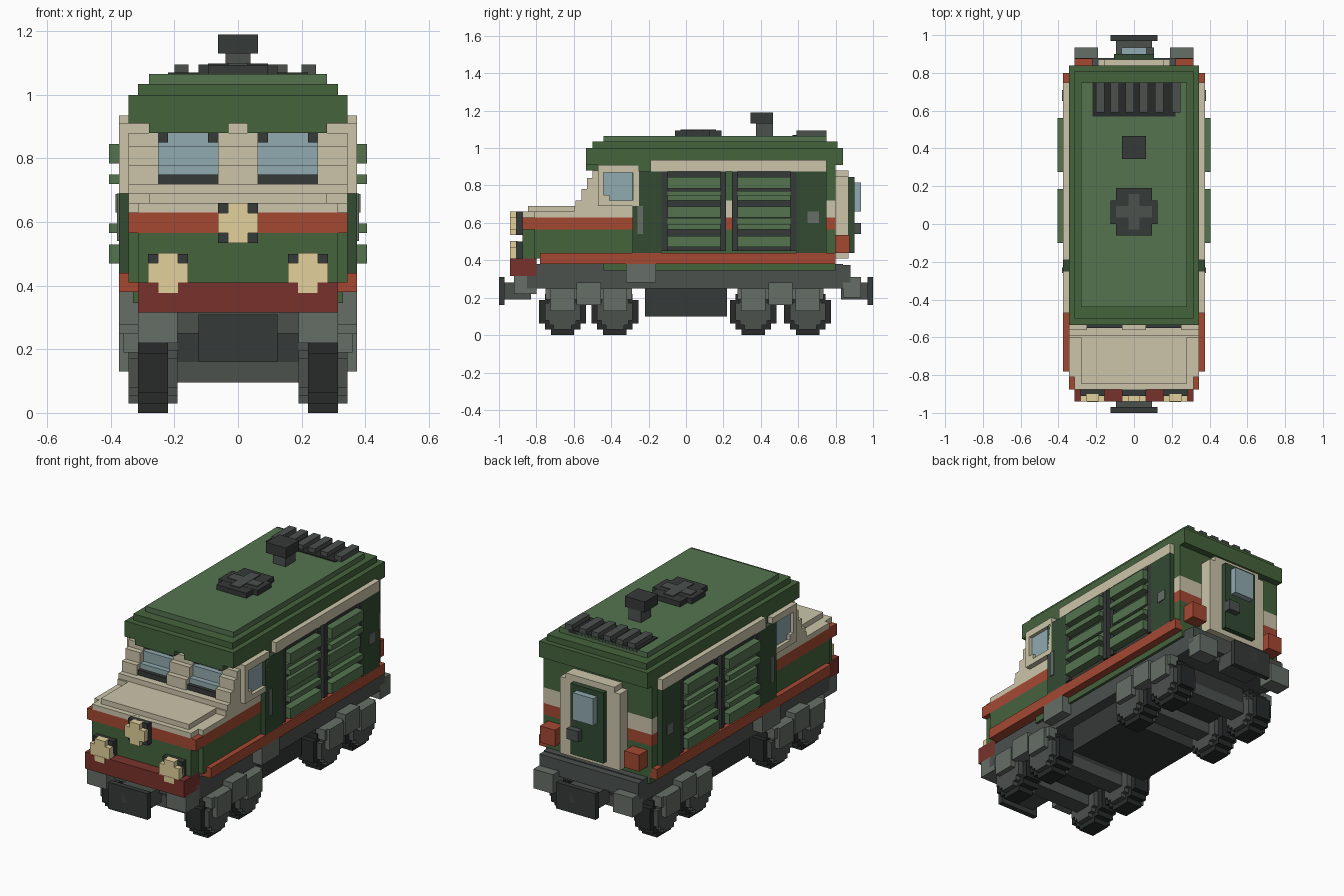
import bpy, bmesh

if "Cube" in bpy.data.objects:
    bpy.data.objects.remove(bpy.data.objects["Cube"])

def mat(name, hexcol):
    m = bpy.data.materials.new(name)
    c = [(int(hexcol[i:i + 2], 16) / 255) ** 2.2 for i in (0, 2, 4)]
    m.diffuse_color = (*c, 1)
    m.use_nodes = True
    m.node_tree.nodes["Principled BSDF"].inputs["Base Color"].default_value = m.diffuse_color
    return m

GREEN, LEAF = mat("green", "47633F"), mat("leaf_green", "557350")
DEEP = mat("deep_green", "354C36")
CREAM, RED = mat("cream", "CBC4A8"), mat("red", "A34A36")
MAROON, LAMP = mat("maroon", "783630"), mat("lamp", "E2D09A")
GLASS, DARK = mat("glass", "8FA9AE"), mat("dark", "383C3B")
GREY, PALE, BLACK = mat("grey", "4C524F"), mat("pale_grey", "666E67"), mat("black", "2B2F2E")

def part(name, m, boxes, mirror=False):
    """One object made of boxes (x0, x1, y0, y1, z0, z1), optionally mirrored in x."""
    bm = bmesh.new()
    if mirror:
        boxes = list(boxes) + [(-b[1], -b[0], *b[2:]) for b in boxes]
    for x0, x1, y0, y1, z0, z1 in boxes:
        vs = bmesh.ops.create_cube(bm, size=1)["verts"]
        for v in vs:
            v.co = (x0 if v.co.x < 0 else x1, y0 if v.co.y < 0 else y1, z0 if v.co.z < 0 else z1)
    me = bpy.data.meshes.new(name)
    bm.to_mesh(me)
    bm.free()
    me.materials.append(m)
    ob = bpy.data.objects.new(name, me)
    bpy.context.collection.objects.link(ob)
    return ob

def mid(w, y0, y1, z0, z1):
    return (-w, w, y0, y1, z0, z1)

def disc_x(x0, x1, cy, cz, r):
    """Stepped disc facing x."""
    return [(x0, x1, cy - a * r, cy + a * r, cz - b * r, cz + b * r)
            for a, b in ((1, .5), (.76, .76), (.5, 1))]

# Main body in colour bands
Y0, Y1 = -.28, .80
part("body_lower", GREEN, [mid(.345, -.81, Y1, .41, .565), mid(.315, -.875, -.81, .41, .565),
                           mid(.33, -.44, Y1, .345, .41)])
part("body_red_stripe", RED, [mid(.345, -.81, Y1, .565, .63), mid(.345, -.875, -.81, .565, .63)])
part("body_cream_stripe", CREAM, [mid(.345, Y0, Y1, .63, .72)])
part("body_upper", GREEN, [mid(.345, Y0, Y1, .72, .91)])
part("side_rail", RED, [(.31, .375, -.78, .80, .38, .44)], True)

# Hood and stepped cab
part("hood", CREAM, [mid(.345, -.81, Y0, .63, .66), mid(.315, -.875, -.81, .63, .66),
                     mid(.28, -.845, Y0, .66, .69), mid(.345, -.60, Y0, .66, .69)])
steps = [(.69, .72, -.59), (.72, .78, -.56), (.78, .84, -.53), (.84, .88, -.50), (.88, .91, -.47)]
frame, glass = [], []
for z0, z1, y in steps:
    if z0 in (.69, .88):
        frame.append(mid(.345, y, Y0, z0, z1))
    else:
        frame += [mid(.063, y, Y0, z0, z1), (.25, .345, y, Y0, z0, z1), (-.345, -.25, y, Y0, z0, z1)]
        glass.append((.063, .25, y + .03, Y0, z0, z1))
part("cab_frame", CREAM, frame)
part("windscreen", GLASS, glass, True)
part("windscreen_seal", DARK, [(.063, .25, -.55, -.50, .72, .75), (.063, .094, -.49, -.45, .85, .88),
                               (.22, .25, -.49, -.45, .85, .88)], True)
part("cab_side_frame", CREAM, [(.34, .375, -.47, -.44, .69, .91), (.34, .375, -.28, -.25, .69, .91),
                               (.34, .375, -.44, -.28, .87, .91), (.34, .375, -.44, -.28, .69, .72),
                               (.34, .375, -.44, -.41, .72, .75)], True)
part("cab_side_window", GLASS, [(.34, .355, -.44, -.28, .72, .87)], True)

# Roof
part("roof", GREEN, [mid(.345, -.535, .84, .91, 1.0), mid(.315, -.50, .81, 1.0, 1.035)])
part("roof_visor", GREEN, [(.03, .28, -.535, -.45, .88, .91)], True)
part("roof_top", LEAF, [mid(.28, -.44, .75, 1.035, 1.065)])
part("chimney", DARK, [mid(.063, .345, .465, 1.13, 1.19)])
part("chimney_stem", GREY, [mid(.04, .375, .465, 1.06, 1.13)])
part("roof_fan", DARK, [mid(.125, 0, .125, 1.06, 1.095), mid(.095, -.06, .19, 1.06, 1.094)])
part("roof_fan_blades", GREY, [mid(.03, -.03, .16, 1.08, 1.10), mid(.095, .035, .095, 1.08, 1.099)])
part("roof_vent_base", BLACK, [mid(.22, .57, .75, 1.05, 1.07)])
part("roof_vent_slats", GREY, [(x, x + .045, .59, .75, 1.06, 1.095)
                               for x in (-.20, -.125, -.045, .03, .11, .20)])

# Side pillars, trim and louvre panels
part("side_pillar", DEEP, [(.34, .375, -.285, -.13, .44, .875), (.34, .375, .59, .75, .44, .875)], True)
part("side_grab_bar", PALE, [(.37, .38, -.26, -.23, .54, .69)], True)
part("side_hatch", PALE, [(.37, .38, .65, .71, .60, .66)], True)
part("side_cream_trim", CREAM, [(.34, .375, -.19, .75, .875, .935)], True)
panels, slats = [], []
for y in (-.13, .245):
    panels += [(.34, .36, y, y + .345, .45, .875)]
    panels += [(.34, .375, a, a + .03, .45, .875) for a in (y, y + .315)]
    slats += [(.355, x, y + .03, y + .315, z, z + h) for z, h, x in
              ((.47, .06, .405), (.565, .03, .405), (.595, .03, .375),
               (.63, .058, .385), (.72, .03, .405), (.75, .02, .375), (.785, .06, .405))]
part("louvre_panel", DARK, panels, True)
part("louvre_slats", LEAF, slats, True)

# Rear door and tail lamps
part("door_frame", CREAM, [mid(.19, .80, .87, .41, .85), mid(.155, .80, .87, .85, .88)])
part("rear_door", DEEP, [mid(.105, .86, .90, .44, .845)])
part("rear_door_window", GLASS, [mid(.065, .89, .935, .66, .815)])
part("rear_door_handle", GREY, [(.03, .105, .89, .935, .54, .60)])
part("tail_lamps", RED, [(.22, .315, .79, .875, .44, .535)], True)

# Front bumper and headlamps
part("front_bumper", MAROON, [mid(.315, -.94, -.80, .315, .41)])
part("lamp_housing", DARK, [mid(.063, -.91, -.86, .535, .66), (.157, .283, -.91, -.86, .38, .50),
                            (-.283, -.157, -.91, -.86, .38, .50)])
part("headlamps", LAMP, [b for cx, cz in ((0, .597), (-.22, .44), (.22, .44))
                         for b in ((cx - .063, cx + .063, -.94, -.90, cz - .032, cz + .032),
                                   (cx - .032, cx + .032, -.94, -.90, cz - .063, cz + .063))])
part("headlamp_lower", LAMP, [(.188, .25, -.942, -.93, .377, .41)], True)

# Chassis, buffers and couplers
part("chassis", GREY, [mid(.315, -.85, .84, .25, .38), mid(.315, .80, .88, .28, .375)])
part("corner_steps", PALE, [(.19, .315, -.92, -.80, .22, .34), (.19, .315, .84, .935, .20, .31)], True)
part("fuel_cap", PALE, [(.30, .375, -.32, -.16, .28, .38)], True)
for end, s in (("front", -1), ("rear", 1)):
    def span(a, b):
        return sorted((s * a, s * b))
    part(end + "_coupler_plate", DARK, [mid(.125, *span(.97, 1.0), .16, .31)])
    part(end + "_coupler_shank", GREY, [mid(.095, *span(.83, .98), .19, .28)])
    part(end + "_coupler_pin", GREY, [mid(.032, *span(.98, 1.0), .22, .28)])
part("fuel_tank", DARK, [mid(.25, -.22, .22, .10, .26)])

# Bogies: wheels, hubs, axles and side frames
for end, axles in (("front", (-.66, -.38)), ("rear", (.36, .65))):
    part(end + "_wheels", BLACK, [b for y in axles for b in disc_x(.22, .315, y, .125, .125)], True)
    part(end + "_hubs", GREY, [b for y in axles for b in disc_x(.19, .345, y, .125, .095)], True)
    part(end + "_axles", GREY, [mid(.20, y - .05, y + .05, .095, .16) for y in axles])
    c = sum(axles) / 2
    part(end + "_bogie_block", DARK, [mid(.19, c - .19, c + .19, .16, .26)])
    part(end + "_bogie_frame", PALE, [(.30, .375, c - .065, c + .065, .16, .28),
                                      (.30, .36, c - .23, c + .23, .19, .25)]
         + [(.30, .375, y - .065, y + .065, .13, .25) for y in axles], True)
